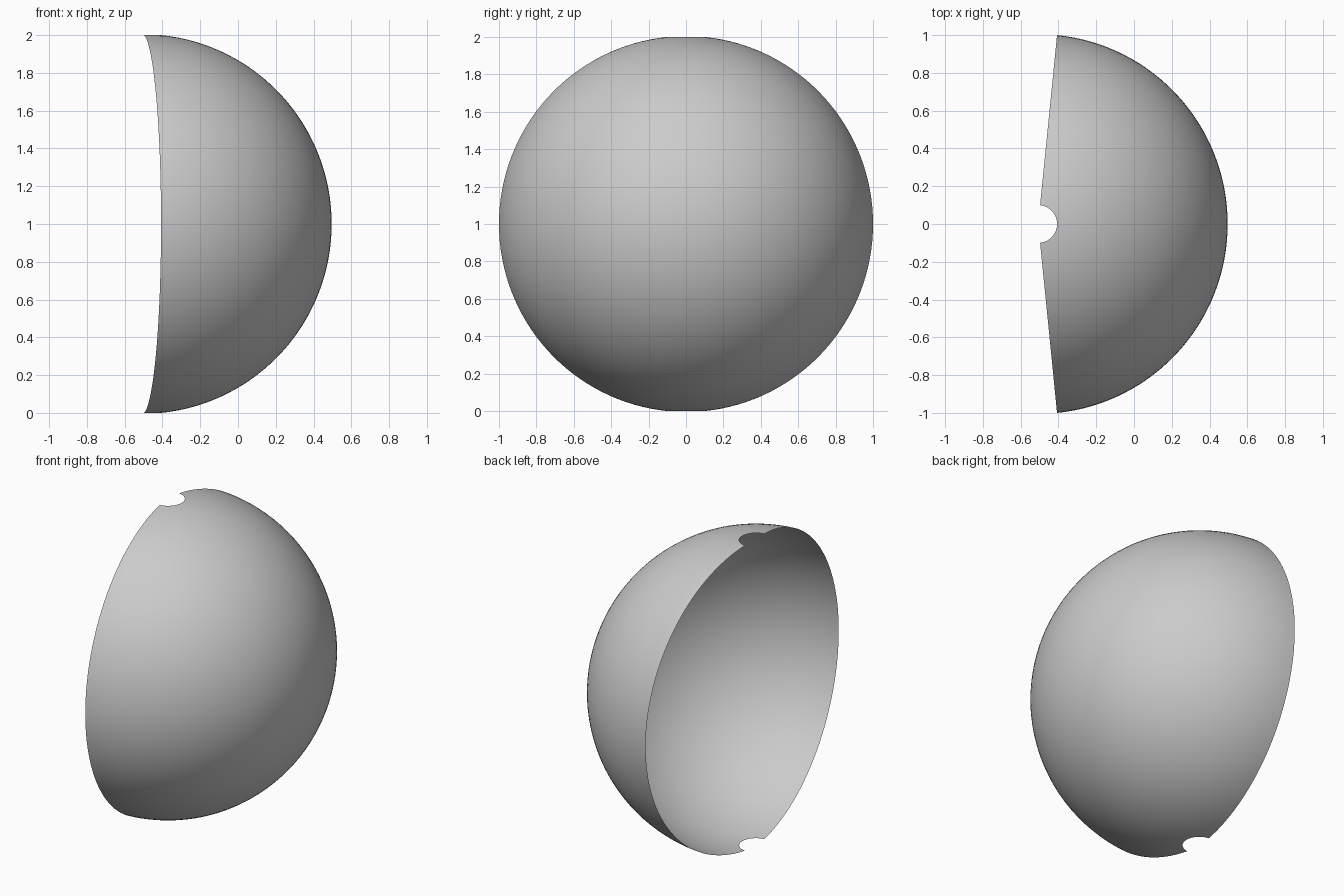
import bpy, bmesh
from math import sin, cos, radians, asin
from mathutils import Matrix, Vector

if "Cube" in bpy.data.objects:
    bpy.data.objects.remove(bpy.data.objects["Cube"])

R = 1.005                 # sphere radius
HOLE = asin(0.1 / R)      # polar opening
CUT = radians(84.3)       # half sweep of the shell around the vertical axis
CENTER = Vector((-0.507, 0, 1))
RINGS, SEGS = 64, 64

# Open spherical shell: meridian arc swept around the vertical axis
bm = bmesh.new()
arc = []
for i in range(RINGS + 1):
    p = HOLE + (radians(180) - 2 * HOLE) * i / RINGS
    r = R * sin(p)
    arc.append(bm.verts.new((r * cos(-CUT), r * sin(-CUT), R * cos(p))))
edges = [bm.edges.new(pair) for pair in zip(arc, arc[1:])]
bmesh.ops.spin(bm, geom=arc + edges, cent=(0, 0, 0), axis=(0, 0, 1),
               angle=2 * CUT, steps=SEGS, use_duplicate=False)

# Normals face away from the sphere centre
bm.normal_update()
flip = [f for f in bm.faces if f.normal.dot(f.calc_center_median()) < 0]
if flip:
    bmesh.ops.reverse_faces(bm, faces=flip)
for f in bm.faces:
    f.smooth = True
bmesh.ops.transform(bm, verts=bm.verts,
                    matrix=Matrix.Translation(CENTER) @ Matrix.Diagonal((0.998, 1, 1, 1)))

mesh = bpy.data.meshes.new("dome_shell")
bm.to_mesh(mesh)
bm.free()
bpy.context.collection.objects.link(bpy.data.objects.new("dome_shell", mesh))
